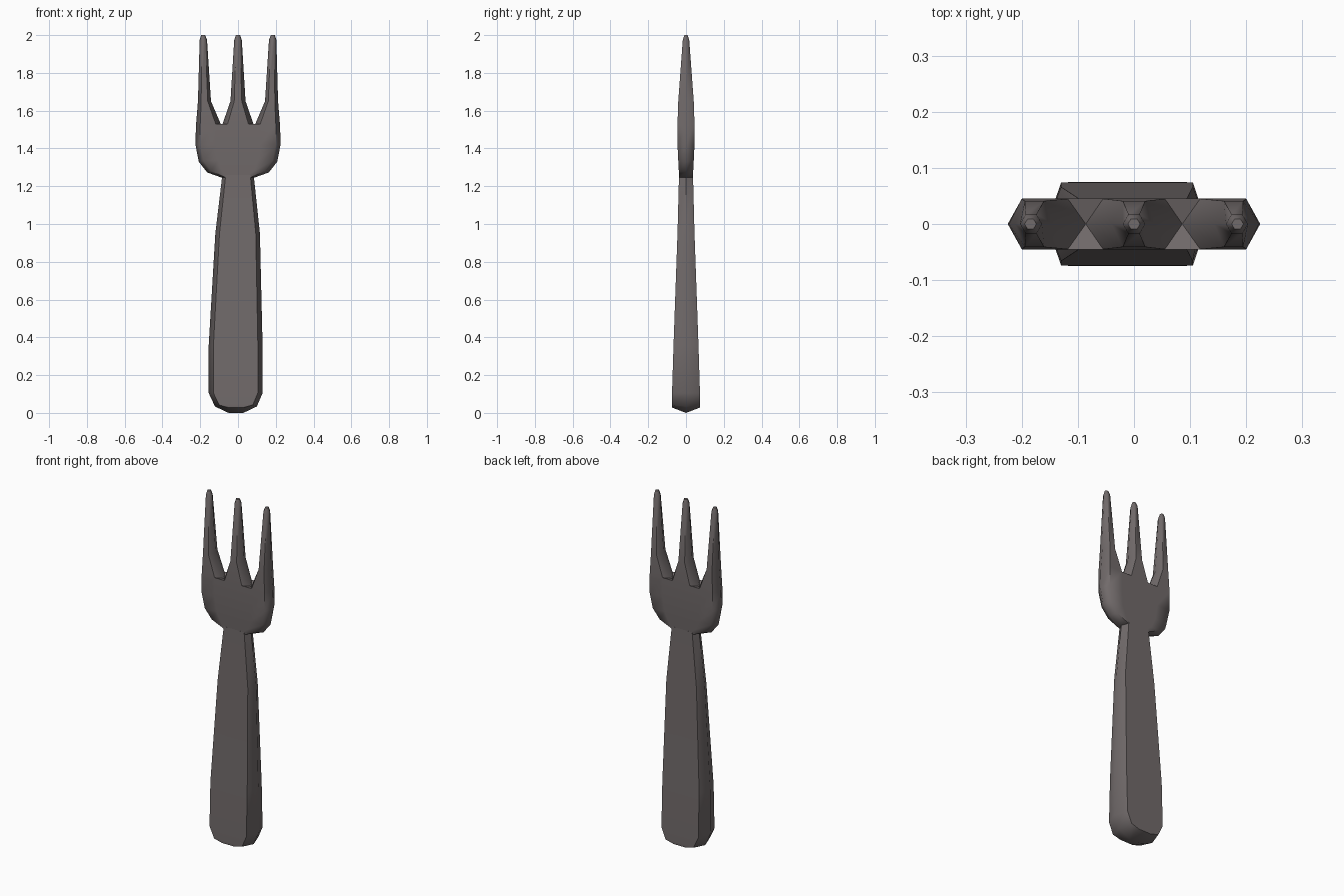
import bpy, bmesh, math

if "Cube" in bpy.data.objects:
    bpy.data.objects.remove(bpy.data.objects["Cube"])

steel = bpy.data.materials.new("dark warm grey")
steel.diffuse_color = (0.165, 0.145, 0.145, 1)
steel.use_nodes = True
steel.node_tree.nodes["Principled BSDF"].inputs["Base Color"].default_value = steel.diffuse_color


def hexring(l, r, z, d, bevel, dz=0.0):
    """Six points: ridges on the left and right, flats in front and back."""
    return [(l, 0, z), (l + bevel, -d, z + dz), (r - bevel, -d, z + dz),
            (r, 0, z), (r - bevel, d, z + dz), (l + bevel, d, z + dz)]


def loft(bm, rings, start=True, end=True):
    vs = [[bm.verts.new(p) for p in ring] for ring in rings]
    for a, b in zip(vs, vs[1:]):
        n = len(a)
        for i in range(n):
            j = (i + 1) % n
            bm.faces.new((a[i], a[j], b[j], b[i]))
    if start:
        v = vs[0]
        if len(v) == 6:      # two slopes meeting on the ridge line
            bm.faces.new((v[3], v[2], v[1], v[0]))
            bm.faces.new((v[0], v[5], v[4], v[3]))
        else:
            bm.faces.new(v[::-1])
    if end:
        bm.faces.new(vs[-1])


def finish(bm, name, angle):
    bmesh.ops.remove_doubles(bm, verts=bm.verts, dist=0.0005)
    bmesh.ops.recalc_face_normals(bm, faces=bm.faces)
    me = bpy.data.meshes.new(name)
    bm.to_mesh(me)
    bm.free()
    me.materials.append(steel)
    ob = bpy.data.objects.new(name, me)
    bpy.context.collection.objects.link(ob)
    bpy.ops.object.select_all(action='DESELECT')
    ob.select_set(True)
    bpy.context.view_layer.objects.active = ob
    bpy.ops.object.shade_smooth_by_angle(angle=math.radians(angle))


# Handle: slightly lopsided tapering hexagonal bar
bm = bmesh.new()
loft(bm, [hexring(-0.05, 0.028, 0.0, 0.073, 0.0, 0.028),
          hexring(-0.122, 0.10, 0.034, 0.075, 0.022, 0.008),
          hexring(-0.155, 0.13, 0.105, 0.074, 0.025),
          hexring(-0.155, 0.13, 0.36, 0.066, 0.025),
          hexring(-0.12, 0.116, 0.95, 0.045, 0.022),
          hexring(-0.083, 0.083, 1.26, 0.037, 0.018)])
finish(bm, "handle", 50)

# Head: palm and three tines sharing their base points
bm = bmesh.new()
tines = [(-0.223, -0.086, -0.2, -0.118), (-0.086, 0.086, -0.055, 0.055),
         (0.086, 0.223, 0.118, 0.2)]          # left, right, flat left, flat right
base_z, flat_z, depth = 1.517, 1.53, 0.045
flats = [x for t in tines for x in t[2:]]


def palm_ring(w, z, d, inset, fz):
    k = (w - inset) / 0.2
    return ([(-w, 0, z)] + [(x * k, -d, fz) for x in flats] +
            [(w, 0, z)] + [(x * k, d, fz) for x in reversed(flats)])


loft(bm, [palm_ring(0.08, 1.243, 0.036, 0.015, 1.246),
          palm_ring(0.163, 1.273, 0.038, 0.022, 1.28),
          palm_ring(0.208, 1.33, 0.041, 0.025, 1.335),
          palm_ring(0.225, 1.42, 0.045, 0.025, 1.42),
          palm_ring(0.223, base_z, depth, 0.023, flat_z)], end=False)

mids = [[(-0.212, -0.143), (-0.04, 0.04), (0.143, 0.212)],
        [(-0.203, -0.164), (-0.02, 0.02), (0.164, 0.203)],
        [(-0.195, -0.174), (-0.011, 0.011), (0.174, 0.195)]]
for i, (l, r, fl, fr) in enumerate(tines):
    base = [(l, 0, base_z), (fl, -depth, flat_z), (fr, -depth, flat_z),
            (r, 0, base_z), (fr, depth, flat_z), (fl, depth, flat_z)]
    rings = [base]
    for row, z, d in zip(mids, (1.65, 1.975, 2.0), (0.041, 0.017, 0.009)):
        a, b = row[i]
        rings.append(hexring(a, b, z, d, (b - a) * 0.25))
    loft(bm, rings, start=False)

# Webs closing the gaps between neighbouring tines
for a, b in zip(tines, tines[1:]):
    for s in (-1, 1):
        bm.faces.new([bm.verts.new(p) for p in
                      ((a[3], s * depth, flat_z), (a[1], 0, base_z),
                       (b[2], s * depth, flat_z))])
finish(bm, "fork_head", 60)
